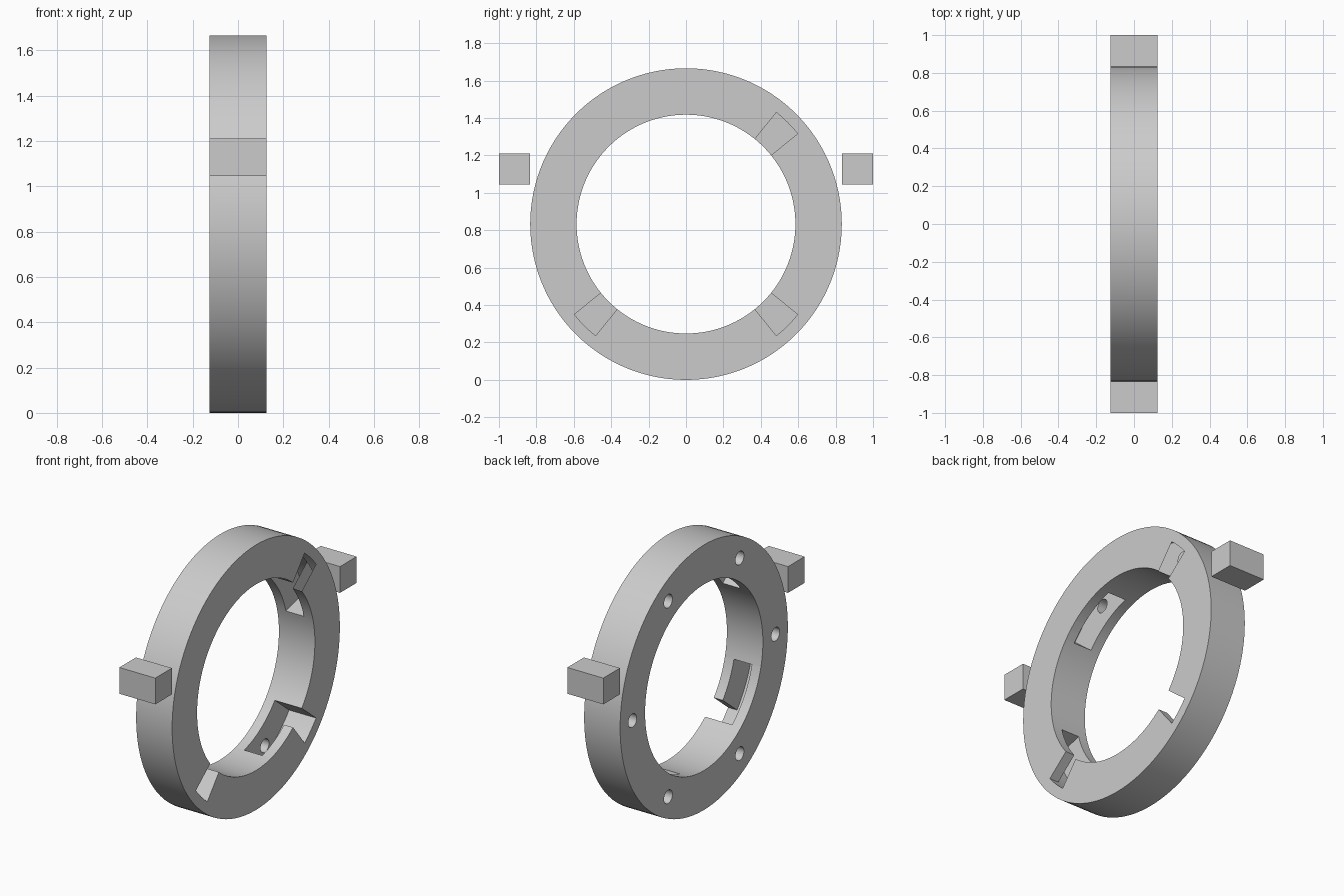
import bpy, bmesh
from math import radians, cos, sin, pi
from mathutils import Matrix, Vector

cube = bpy.data.objects.get("Cube")
if cube:
    bpy.data.objects.remove(cube, do_unlink=True)

R_OUT, R_IN, R_SLOT, R_HOLE = 0.833, 0.585, 0.768, 0.71
HALF, MID = 0.125, 0.0625      # half thickness of ring, half width of channel
ZC = R_OUT

grey = bpy.data.materials.new("light_grey")
grey.use_nodes = True
grey.diffuse_color = (0.6, 0.6, 0.6, 1)
grey.node_tree.nodes["Principled BSDF"].inputs["Base Color"].default_value = (0.6, 0.6, 0.6, 1)


def finish(name, bm):
    bmesh.ops.recalc_face_normals(bm, faces=bm.faces)
    mesh = bpy.data.meshes.new(name)
    bm.to_mesh(mesh)
    bm.free()
    mesh.materials.append(grey)
    ob = bpy.data.objects.new(name, mesh)
    bpy.context.collection.objects.link(ob)
    return ob


def sector(name, r0, r1, a0, a1, x0, x1, step=3):
    """Rectangle swept about the x axis from angle a0 to a1 (degrees)."""
    bm = bmesh.new()
    closed = a1 - a0 == 360
    n = (a1 - a0) // step
    loops = []
    for i in range(n if closed else n + 1):
        a = radians(a0 + i * step)
        loops.append([bm.verts.new((x, r * cos(a), ZC + r * sin(a)))
                      for x, r in ((x0, r0), (x1, r0), (x1, r1), (x0, r1))])
    for i in range(n):
        p, q = loops[i], loops[(i + 1) % len(loops)]
        for k in range(4):
            j = (k + 1) % 4
            bm.faces.new((p[k], p[j], q[j], q[k]))
    if not closed:
        bm.faces.new(loops[0])
        bm.faces.new(loops[-1])
    return finish(name, bm)


def pin_hole(angle):
    """Blind round hole from the -x face to the channel."""
    bm = bmesh.new()
    a = radians(angle)
    x0, x1 = -HALF - 0.05, -MID + 0.001
    place = Matrix.Translation(((x0 + x1) / 2, R_HOLE * cos(a), ZC + R_HOLE * sin(a)))
    bmesh.ops.create_cone(bm, cap_ends=True, segments=32, radius1=0.042, radius2=0.042,
                          depth=x1 - x0, matrix=place @ Matrix.Rotation(pi / 2, 4, 'Y'))
    return finish("hole_cutter", bm)


# Ring body
ring = sector("ring", R_IN, R_OUT, 0, 360, -HALF, HALF)

# Bayonet slots: entry from the +x face, then a channel turning clockwise
cutters = []
for base in (45, 135, 225, 315):
    cutters.append(sector("channel_cutter", 0.5, R_SLOT, base - 30, base + 6, -MID, MID))
    cutters.append(sector("entry_cutter", 0.5, R_SLOT, base - 6, base + 6, 0, HALF + 0.05))
cutters += [pin_hole(a) for a in range(0, 360, 60)]

for c in cutters:
    c.hide_render = True
    mod = ring.modifiers.new("cut", 'BOOLEAN')
    mod.operation, mod.solver, mod.object = 'DIFFERENCE', 'EXACT', c

# Bake the cuts and drop the cutters
bpy.context.view_layer.update()
cut_mesh = bpy.data.meshes.new_from_object(ring.evaluated_get(bpy.context.evaluated_depsgraph_get()))
ring.modifiers.clear()
ring.data = cut_mesh
for c in cutters:
    bpy.data.objects.remove(c, do_unlink=True)

bpy.ops.object.select_all(action='DESELECT')
ring.select_set(True)
bpy.context.view_layer.objects.active = ring
bpy.ops.object.shade_smooth_by_angle(angle=radians(30))

# Side blocks
for side, name in ((-1, "front_block"), (1, "back_block")):
    bm = bmesh.new()
    bmesh.ops.create_cube(bm, size=1)
    bmesh.ops.scale(bm, vec=Vector((2 * HALF, 0.165, 0.165)), verts=bm.verts)
    bmesh.ops.translate(bm, vec=Vector((0, side * 0.9175, 1.128)), verts=bm.verts)
    finish(name, bm)
